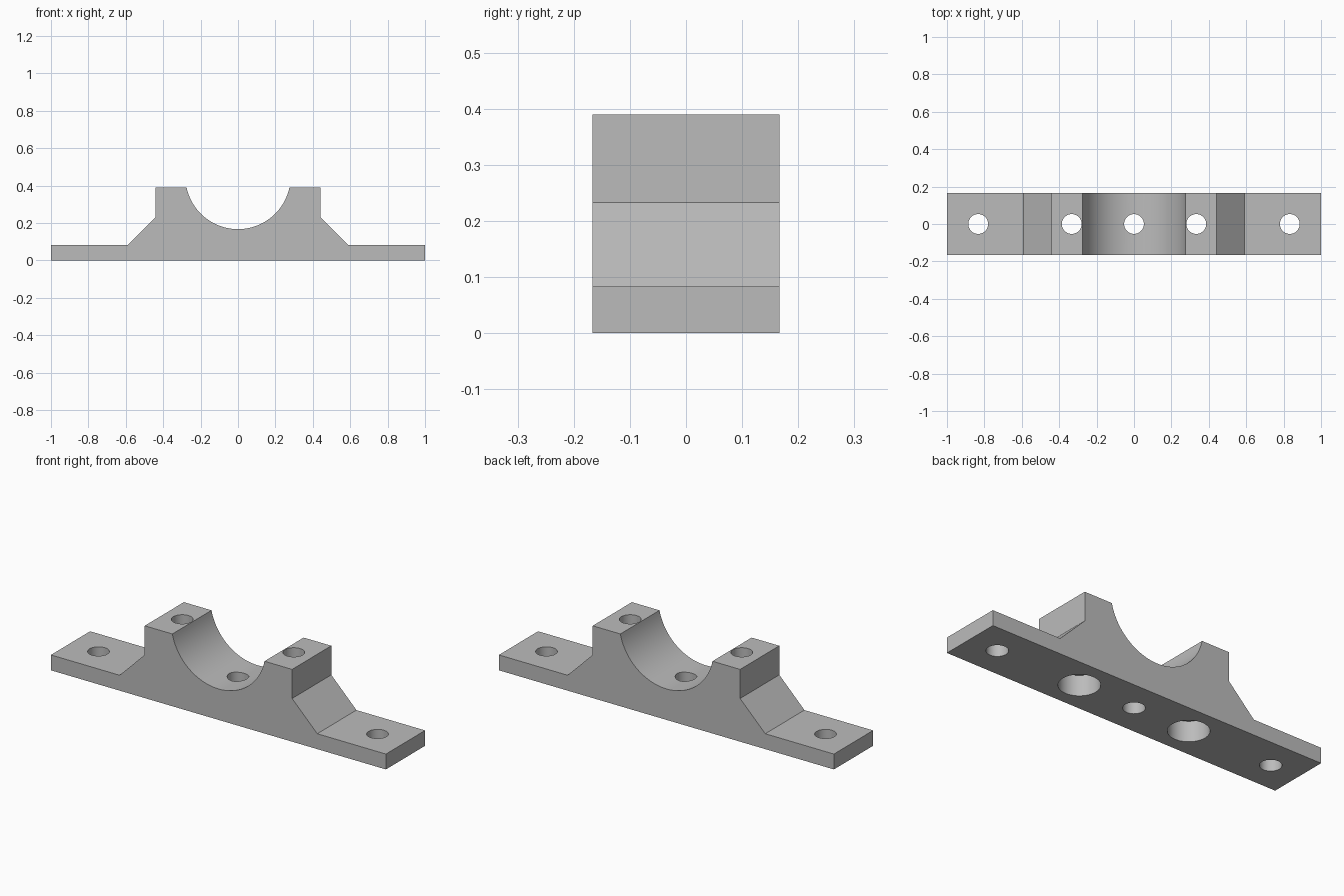
import bpy
import bmesh
import math

cube = bpy.data.objects.get("Cube")
if cube:
    bpy.data.objects.remove(cube, do_unlink=True)

DEPTH = 0.334
HOLE_R = 0.053
BORE_R = 0.1
BORE_DEPTH = 0.11

grey = bpy.data.materials.new("plain grey")
grey.use_nodes = True
COLOUR = (0.5, 0.5, 0.5, 1)
grey.diffuse_color = COLOUR
grey.node_tree.nodes["Principled BSDF"].inputs["Base Color"].default_value = COLOUR


def saddle_arc(half_width, top, bottom, steps=48):
    """Points of the round saddle, from right rim to left rim."""
    drop = top - bottom
    radius = (half_width ** 2 + drop ** 2) / (2 * drop)
    reach = math.asin(half_width / radius)
    for i in range(steps + 1):
        a = reach * (1 - 2 * i / steps)
        yield radius * math.sin(a), bottom + radius * (1 - math.cos(a))


def add_cutter(name, x, radius, z0, z1):
    bpy.ops.mesh.primitive_cylinder_add(
        vertices=48, radius=radius, depth=z1 - z0, location=(x, 0, (z0 + z1) / 2))
    ob = bpy.context.object
    ob.name = name
    ob.data.materials.append(grey)
    ob.hide_render = True
    return ob


# Body: half outline mirrored, extruded along y
side = [(1, 0), (1, 0.083), (0.59, 0.083), (0.44, 0.233), (0.44, 0.39)]
outline = side + list(saddle_arc(0.275, 0.39, 0.167))
outline += [(-x, z) for x, z in reversed(side)]

bm = bmesh.new()
face = bm.faces.new([bm.verts.new((x, -DEPTH / 2, z)) for x, z in outline])
new = bmesh.ops.extrude_face_region(bm, geom=[face])["geom"]
bmesh.ops.translate(bm, vec=(0, DEPTH, 0),
                    verts=[v for v in new if isinstance(v, bmesh.types.BMVert)])
bmesh.ops.recalc_face_normals(bm, faces=bm.faces)
mesh = bpy.data.meshes.new("bearing_block")
bm.to_mesh(mesh)
bm.free()
mesh.materials.append(grey)
block = bpy.data.objects.new("bearing_block", mesh)
bpy.context.collection.objects.link(block)

# Bolt holes, and wide counterbores underneath the two saddle posts
cutters = [add_cutter("bolt_hole_cutter", x, HOLE_R, -0.1, 0.5)
           for x in (-0.833, -0.333, 0, 0.333, 0.833)]
cutters += [add_cutter("counterbore_cutter", x, BORE_R, -0.1, BORE_DEPTH)
            for x in (-0.333, 0.333)]

bpy.ops.object.select_all(action="DESELECT")
block.select_set(True)
bpy.context.view_layer.objects.active = block
for cutter in cutters:
    mod = block.modifiers.new("hole", "BOOLEAN")
    mod.operation = "DIFFERENCE"
    mod.solver = "EXACT"
    mod.object = cutter
    bpy.ops.object.modifier_apply(modifier=mod.name)
for cutter in cutters:
    bpy.data.objects.remove(cutter, do_unlink=True)

# Smooth bores and saddle, crisp edges
block.select_set(True)
bpy.context.view_layer.objects.active = block
bpy.ops.object.shade_smooth_by_angle(angle=math.radians(30))
